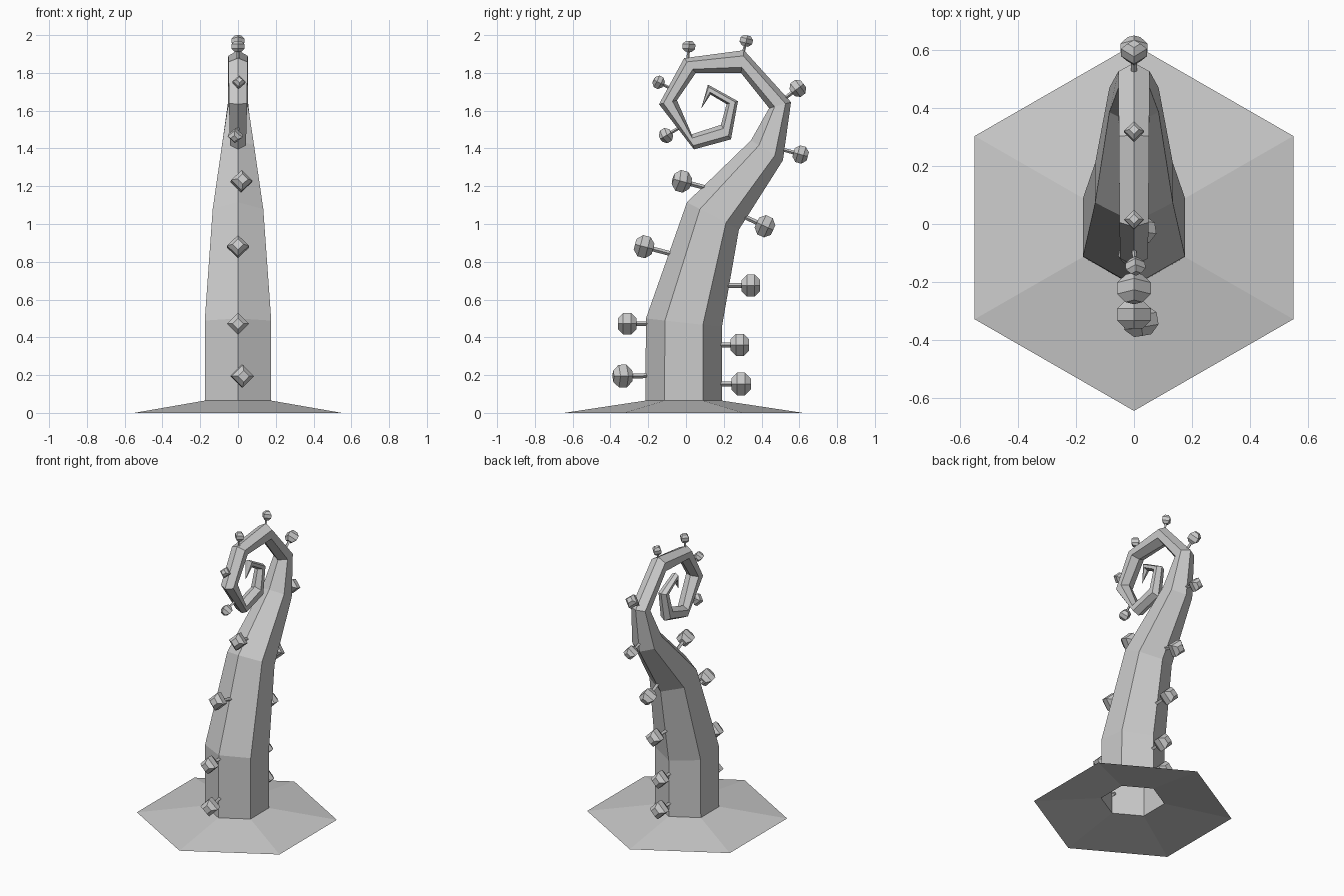
import bpy, bmesh, math
from mathutils import Vector


def make_object(name, bm):
    bmesh.ops.recalc_face_normals(bm, faces=bm.faces[:])
    mesh = bpy.data.meshes.new(name)
    bm.to_mesh(mesh)
    bm.free()
    obj = bpy.data.objects.new(name, mesh)
    bpy.context.collection.objects.link(obj)
    return obj


def bridge(bm, a, b):
    n = len(a)
    for i in range(n):
        bm.faces.new((a[i], a[(i + 1) % n], b[(i + 1) % n], b[i]))


# Curled stalk: hexagon sections as outer/inner (y, z) corners and half width in x
sections = [
    (-0.645, 0.0, 0.62, 0.0, 0.55),
    (-0.215, 0.065, 0.19, 0.065, 0.176),
    (-0.212, 0.50, 0.19, 0.455, 0.176),
    (0.005, 1.115, 0.28, 0.97, 0.134),
    (0.344, 1.443, 0.513, 1.337, 0.085),
    (0.44, 1.613, 0.556, 1.645, 0.054),
    (0.291, 1.80, 0.307, 1.92, 0.052),
    (0.052, 1.80, -0.01, 1.878, 0.050),
    (-0.048, 1.655, -0.143, 1.634, 0.048),
    (0.03, 1.475, 0.042, 1.395, 0.042),
    (0.185, 1.525, 0.238, 1.448, 0.038),
    (0.215, 1.635, 0.275, 1.65, 0.030),
    (0.13, 1.685, 0.116, 1.738, 0.024),
]
bm = bmesh.new()
prev = None
for ya, za, yb, zb, w in sections:
    a, b = Vector((0, ya, za)), Vector((0, yb, zb))
    mid, half = (a + b) / 2, (b - a) / 2
    ring = []
    for i in range(6):
        t = i * math.pi / 3
        side = w * math.sin(t) / math.sin(math.pi / 3)
        ring.append(bm.verts.new(mid + half * math.cos(t) + Vector((side, 0, 0))))
    if prev:
        bridge(bm, prev, ring)
    prev = ring
tip = bm.verts.new((0, 0.08, 1.61))
for i in range(6):
    bm.faces.new((prev[i], prev[(i + 1) % 6], tip))
make_object("curled_stalk", bm)


# Knobs: a thin four-sided peg with a faceted head
def knob(name, base, head, r):
    base, head = Vector(base), Vector(head)
    axis = (head - base).normalized()
    u = Vector((1, 0, 0))
    u = (u - axis * u.dot(axis)).normalized()
    v = axis.cross(u)

    def ring(bm, centre, rad):
        return [bm.verts.new(centre + rad * d) for d in (u, v, -u, -v)]

    bm = bmesh.new()
    profile = [(base - axis * 0.01, 0.22), (head - axis * r * 0.85, 0.22),
               (head - axis * r * 0.85, 0.5), (head - axis * r * 0.35, 1),
               (head + axis * r * 0.35, 1), (head + axis * r * 0.85, 0.5)]
    rings = [ring(bm, c, k * r) for c, k in profile]
    for a, b in zip(rings, rings[1:]):
        bridge(bm, a, b)
    bm.faces.new(rings[0])
    bm.faces.new(rings[-1])
    make_object(name, bm)


# base y, z, head x, y, z, head radius
knobs = [
    (-0.20, 0.197, 0.022, -0.335, 0.195, 0.06),
    (-0.20, 0.472, 0.0, -0.312, 0.472, 0.058),
    (-0.09, 0.845, 0.0, -0.222, 0.88, 0.058),
    (0.10, 1.193, 0.018, -0.022, 1.226, 0.057),
    (-0.04, 1.507, -0.014, -0.106, 1.468, 0.039),
    (-0.09, 1.722, 0.005, -0.145, 1.75, 0.034),
    (0.01, 1.875, 0.0, 0.015, 1.94, 0.034),
    (0.305, 1.915, 0.0, 0.319, 1.97, 0.034),
    (0.535, 1.675, 0.0, 0.592, 1.718, 0.045),
    (0.51, 1.395, 0.0, 0.607, 1.368, 0.046),
    (0.295, 1.045, 0.0, 0.418, 0.988, 0.056),
    (0.21, 0.674, 0.0, 0.343, 0.674, 0.058),
    (0.165, 0.36, 0.0, 0.285, 0.36, 0.058),
    (0.165, 0.153, 0.0, 0.292, 0.153, 0.06),
]
for i, (by, bz, hx, hy, hz, r) in enumerate(knobs, 1):
    knob(f"knob_{i}", (0, by, bz), (hx, hy, hz), r)
